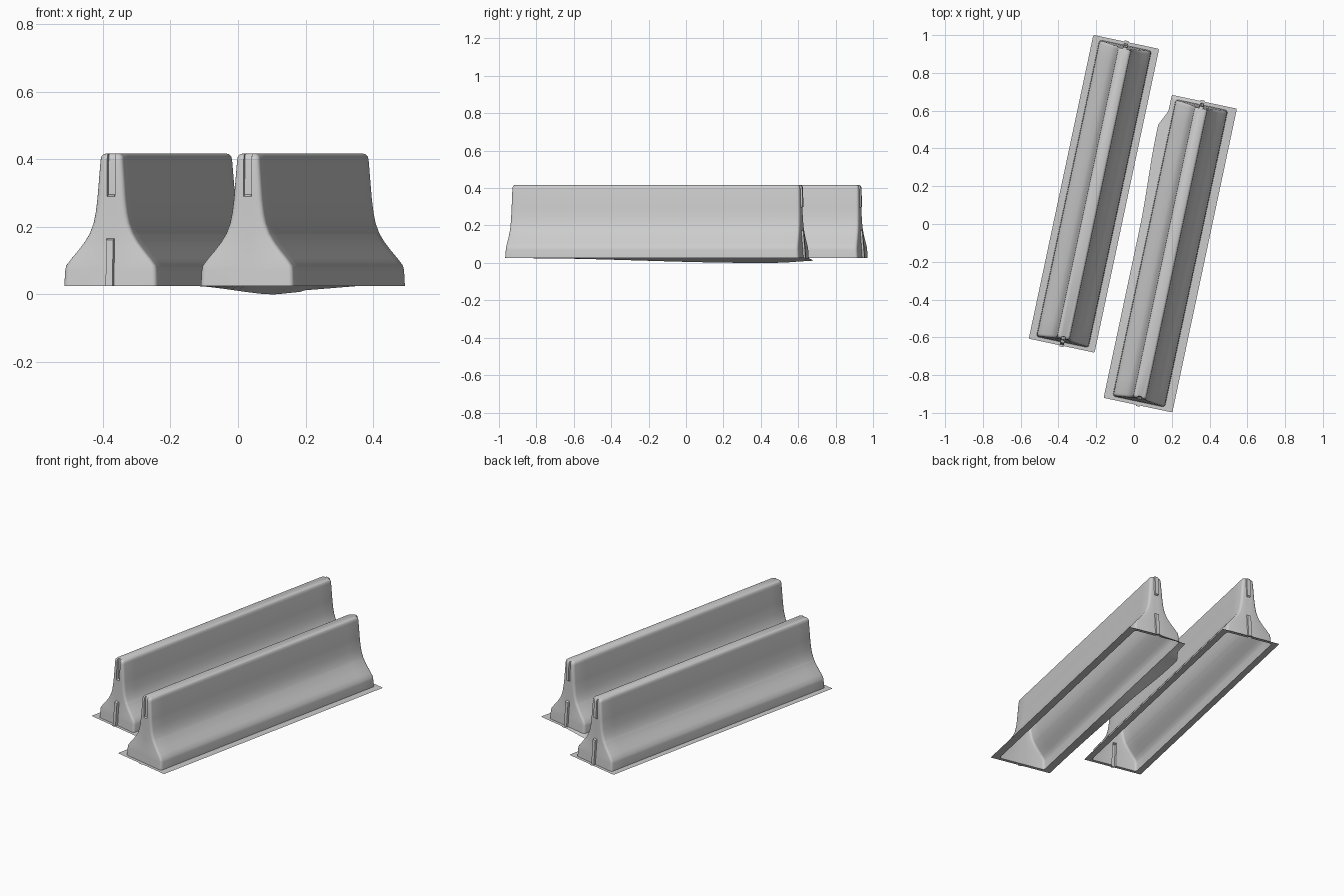
import bpy, bmesh, math

if "Cube" in bpy.data.objects:
    bpy.data.objects.remove(bpy.data.objects["Cube"])

BASE = 0.025
# half cross-section of the barrier: (z, half width, half length)
PROFILE = [(0.025, 0.141, 0.803), (0.070, 0.139, 0.800), (0.085, 0.136, 0.799),
           (0.105, 0.121, 0.797), (0.130, 0.100, 0.795), (0.155, 0.081, 0.793),
           (0.180, 0.066, 0.792), (0.210, 0.055, 0.791), (0.240, 0.049, 0.790),
           (0.280, 0.044, 0.789), (0.395, 0.035, 0.786), (0.408, 0.033, 0.784),
           (0.414, 0.028, 0.779), (0.416, 0.022, 0.773)]
KEY = 0.012       # half width of the end tongue / groove
SIDE_STEPS = 20


def section(z):
    """Half width and half length at a height."""
    for (z0, w0, l0), (z1, w1, l1) in zip(PROFILE, PROFILE[1:]):
        if z <= z1:
            f = (z - z0) / (z1 - z0)
            return w0 + f * (w1 - w0), l0 + f * (l1 - l0)
    return PROFILE[-1][1:]


def key_depth(keys, z):
    return next((d for z0, z1, d in keys if z0 <= z <= z1), 0.0)


def outline(w, l, r, front, back):
    """Rounded rectangle with a keyed notch or tongue in each short end."""
    def half(sign, depth):
        pts = []
        for i in range(SIDE_STEPS + 1):
            pts.append((w, (l - r) * (2 * i / SIDE_STEPS - 1)))
        for a in (30, 60, 90):
            c, s = math.cos(math.radians(a)), math.sin(math.radians(a))
            pts.append((w - r + r * c, l - r + r * s))
        k = min(KEY, w * 0.45)
        pts += [(k, l), (k * 0.85, l + depth), (-k * 0.85, l + depth), (-k, l)]
        # finish with the corner leading to the opposite side
        for a in (90, 120, 150):
            c, s = math.cos(math.radians(a)), math.sin(math.radians(a))
            pts.append((-w + r + r * c, l - r + r * s))
        return [(sign * x, sign * y) for x, y in pts]
    first = half(1, back)
    second = half(-1, front)
    return first + second


def smoothstep(f):
    f = max(0.0, min(1.0, f))
    return f * f * (3 - 2 * f)


def barrier(name, centre, angle, skirt, front, back, sag):
    bm = bmesh.new()
    rings = []

    # ground skirt, optionally sagging along its left edge
    ring = []
    for x, y in outline(skirt, 0.822, 0.006, 0.006, 0.006):
        z = BASE
        if sag and x < 0:
            s = smoothstep((y + 0.75) / 1.25) * (1 - 0.5 * smoothstep((y - 0.6) / 0.25))
            z -= sag * s * min(1, -x / skirt)
            if x < -0.1:
                x += 0.02 if y > 0.7 else -0.018 * smoothstep((y - 0.1) / 0.5)
        ring.append(bm.verts.new((x, y, z)))
    rings.append(ring)

    # body levels, with extra ones where the end keys start and stop
    levels = {p[0] for p in PROFILE}
    for z0, z1, _ in front + back:
        levels |= {z for z in (z0 - 0.005, z0, z1, z1 + 0.005) if BASE < z < 0.416}
    for z in sorted(levels):
        w, l = section(z)
        pts = outline(w, l, 0.014, key_depth(front, z), key_depth(back, z))
        rings.append([bm.verts.new((x, y, z)) for x, y in pts])

    for a, b in zip(rings, rings[1:]):
        n = len(a)
        for i in range(n):
            j = (i + 1) % n
            bm.faces.new((a[i], a[j], b[j], b[i]))
    bm.faces.new(rings[-1])          # top face; the underside stays open

    mesh = bpy.data.meshes.new(name)
    bm.to_mesh(mesh)
    bm.free()
    ob = bpy.data.objects.new(name, mesh)
    ob.location = (centre[0], centre[1], 0)
    ob.rotation_euler.z = -math.radians(angle)
    bpy.context.collection.objects.link(ob)
    bpy.ops.object.select_all(action='DESELECT')
    ob.select_set(True)
    bpy.context.view_layer.objects.active = ob
    bpy.ops.object.shade_smooth_by_angle(angle=math.radians(35))


# left barrier: lower tongue and upper groove on the front end
barrier("left_barrier", (-0.212, 0.160), 12, 0.178,
        front=[(0.0, 0.160, 0.014), (0.295, 0.42, -0.014)],
        back=[(0.0, 0.170, 0.010), (0.300, 0.42, 0.008)], sag=0)

# right barrier: shallow groove in front, tongue behind, sagging skirt
barrier("right_barrier", (0.192, -0.155), 12, 0.186,
        front=[(0.295, 0.42, -0.008)],
        back=[(0.0, 0.170, 0.010), (0.300, 0.42, 0.010)], sag=0.025)
